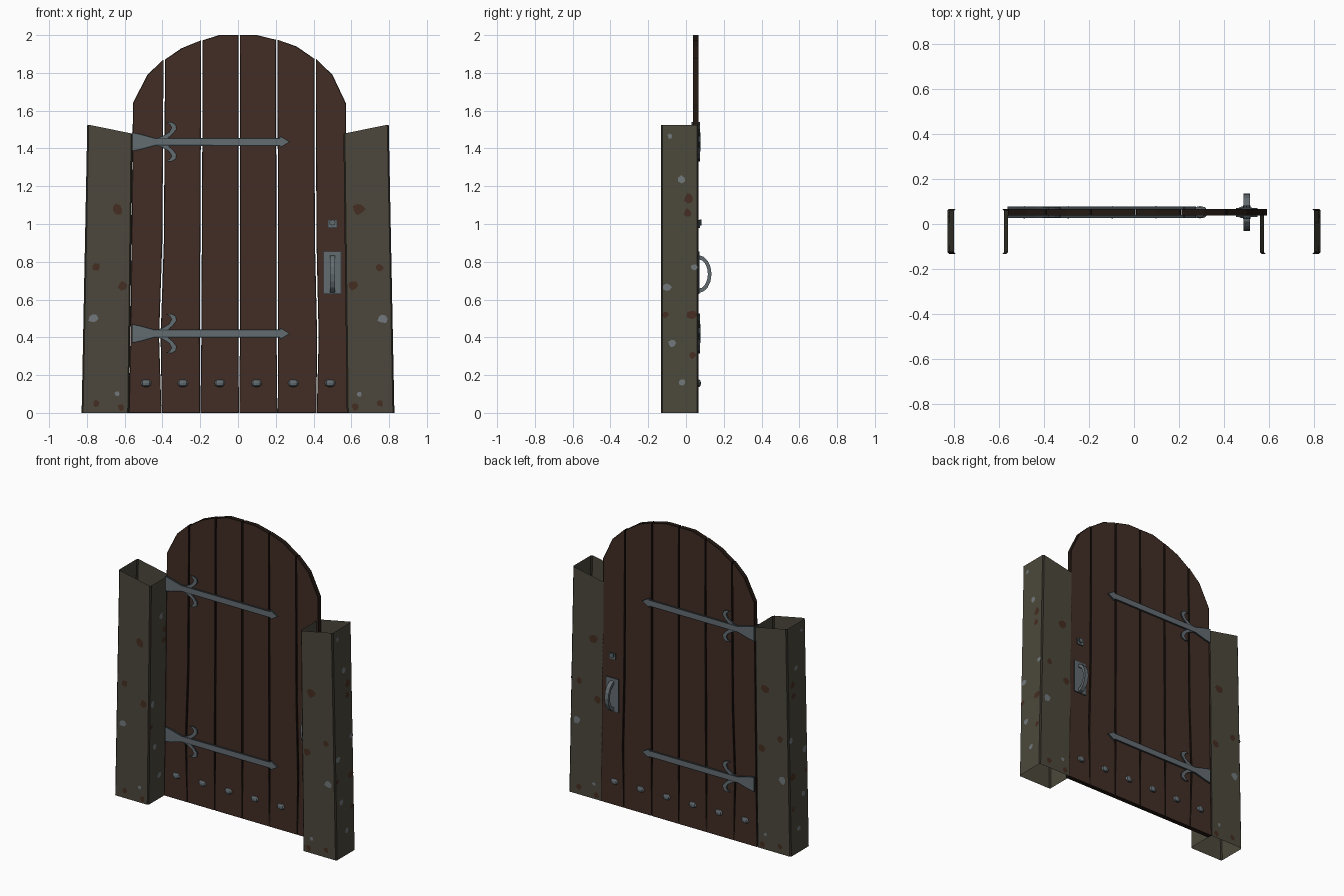
import bpy, bmesh, math, random
from mathutils import Vector

if "Cube" in bpy.data.objects:
    bpy.data.objects.remove(bpy.data.objects["Cube"])

random.seed(4)


def mat(name, r, g, b):
    m = bpy.data.materials.new(name)
    m.diffuse_color = (r, g, b, 1)
    m.use_nodes = True
    m.node_tree.nodes["Principled BSDF"].inputs["Base Color"].default_value = m.diffuse_color
    return m


WOOD = mat("brown wood", 0.054, 0.027, 0.018)
WOOD_DARK = mat("dark wood edge", 0.016, 0.009, 0.006)
STONE = mat("olive stone", 0.072, 0.064, 0.045)
STONE_DARK = mat("dark stone edge", 0.030, 0.025, 0.018)
IRON = mat("grey iron", 0.125, 0.150, 0.165)
IRON_DARK = mat("dark iron edge", 0.040, 0.054, 0.062)
RUST = mat("rust brown patch", 0.060, 0.026, 0.015)
PALE = mat("pale grey patch", 0.165, 0.190, 0.200)

YC = 0.052          # middle plane of the door


def finish(name, bm, mats):
    bmesh.ops.recalc_face_normals(bm, faces=bm.faces)
    me = bpy.data.meshes.new(name)
    bm.to_mesh(me)
    bm.free()
    for m in mats:
        me.materials.append(m)
    ob = bpy.data.objects.new(name, me)
    bpy.context.collection.objects.link(ob)
    return ob


def prism(name, pts, place, d0, d1, mats, rim=0.0):
    """Extrude outline pts from depth d0 to d1; sides and rim take the second material."""
    bm = bmesh.new()
    a = [bm.verts.new(place(u, v, d0)) for u, v in pts]
    b = [bm.verts.new(place(u, v, d1)) for u, v in pts]
    caps = [bm.faces.new(a), bm.faces.new(b)]
    n = len(pts)
    for i in range(n):
        f = bm.faces.new((a[i], a[(i + 1) % n], b[(i + 1) % n], b[i]))
        f.material_index = len(mats) - 1
    bmesh.ops.recalc_face_normals(bm, faces=bm.faces)
    if rim:
        r = bmesh.ops.inset_individual(bm, faces=caps, thickness=rim)
        for f in r["faces"]:
            f.material_index = 1
        for f in caps:
            f.material_index = 0
    return finish(name, bm, mats)


# door planks with an arched top and slightly warped seams
low = [-0.578, -0.404, -0.200, 0.006, 0.209, 0.416, 0.590]
high = [-0.560, -0.391, -0.192, 0.006, 0.206, 0.408, 0.575]
warp = [0, -0.013, 0, 0, 0, 0.009, 0]
top = [1.64, 1.87, 1.972, 2.0, 1.975, 1.875, 1.64]
crown = [(-0.48, 1.79), (-0.30, 1.93), (-0.10, 2.0), (0.10, 2.0), (0.31, 1.94), (0.50, 1.79)]


def seam(i, z):
    t = min(z / 1.64, 1)
    bump = max(0, 1 - abs(z - 0.4) / 0.4)
    return low[i] * (1 - t) + high[i] * t + warp[i] * bump


for i in range(6):
    levels = [0, 0.4, 0.9, 1.45]
    gap = lambda z: 0.001 if z == 0 else 0.004
    right = [(seam(i + 1, z) - gap(z), z) for z in levels + [top[i + 1]]]
    left = [(seam(i, z) + gap(z), z) for z in levels + [top[i]]]
    prism(f"plank_{i + 1}", right + [crown[i]] + left[::-1],
          lambda u, v, d: (u, d, v), 0.037, 0.067, (WOOD, WOOD_DARK), 0.006)


# ironwork, repeated on both faces of the door
strap = [(-0.562, -0.050), (-0.52, -0.043), (-0.44, -0.021), (0.22, -0.021), (0.225, -0.031),
         (0.275, 0), (0.225, 0.031), (0.22, 0.021), (-0.44, 0.021), (-0.52, 0.043), (-0.562, 0.050)]
horn = [(-0.435, 0.018), (-0.40, 0.030), (-0.365, 0.052), (-0.352, 0.075), (-0.362, 0.092),
        (-0.382, 0.102), (-0.352, 0.105), (-0.328, 0.092), (-0.325, 0.066), (-0.345, 0.040),
        (-0.372, 0.018)]
arc = [math.pi * k / 8 for k in range(9)]
bow = [(0.014 + 0.069 * math.sin(a), 0.735 - 0.100 * math.cos(a)) for a in arc]
bow += [(0.014 + 0.050 * math.sin(a), 0.735 - 0.078 * math.cos(a)) for a in arc[::-1]]


def rect(x0, x1, z0, z1):
    return [(x0, z0), (x1, z0), (x1, z1), (x0, z1)]


for s, side in ((-1, "front"), (1, "back")):
    out = lambda u, v, d: (u, YC + s * d, v)
    for zc, lvl in ((1.435, "upper"), (0.42, "lower")):
        prism(f"{lvl}_hinge_strap_{side}", [(x, zc + z) for x, z in strap],
              out, 0.012, 0.025, (IRON, IRON_DARK), 0.006)
        for k in (1, -1):
            prism(f"{lvl}_hinge_horn_{side}", [(x, zc + k * z) for x, z in horn],
                  out, 0.012, 0.023, (IRON, IRON_DARK), 0.004)
    # handle plate, bow handle and latch
    prism(f"handle_plate_{side}", rect(0.452, 0.548, 0.63, 0.855),
          out, 0.012, 0.020, (IRON, IRON_DARK), 0.006)
    prism(f"handle_bow_{side}", bow,
          lambda u, v, d: (d, YC + s * u, v), 0.486, 0.514, (IRON,))
    prism(f"latch_plate_{side}", rect(0.476, 0.524, 0.98, 1.022),
          out, 0.012, 0.021, (IRON, IRON_DARK), 0.005)
    prism(f"latch_knob_{side}", [(0.5 + 0.016 * math.cos(a * math.pi / 4),
                                  1.008 + 0.016 * math.sin(a * math.pi / 4)) for a in range(8)],
          out, 0.02, 0.030, (IRON, IRON_DARK))
    # row of domed studs
    for i in range(6):
        bm = bmesh.new()
        bmesh.ops.create_uvsphere(bm, u_segments=8, v_segments=6, radius=1)
        for v in bm.verts:
            x, y, z = v.co
            v.co = (-0.487 + 0.195 * i + x * 0.028, YC + s * 0.015 + y * 0.012, 0.157 + z * 0.021)
        for f in bm.faces:
            if f.calc_center_median().z < 0.147:
                f.material_index = 1
        finish(f"stud_{side}_{i + 1}", bm, (IRON, IRON_DARK))


# gate posts: open hollow tubes, tapered, slanted at the top
Y0, Y1, C = -0.133, 0.067, 0.008


def outer_x(z):
    return 0.828 - 0.030 * z / 1.525


def inner_x(z):
    return 0.576 - 0.018 * z / 1.48


def post_ring(bm, s, t):
    zo, zi = 1.525 * t, 1.48 * t
    xo, xi = outer_x(zo), inner_x(zi)
    pts = [(xi + C, Y0, zi), (xo - C, Y0, zo), (xo, Y0 + C, zo), (xo, Y1 - C, zo),
           (xo - C, Y1, zo), (xi + C, Y1, zi), (xi, Y1 - C, zi), (xi, Y0 + C, zi)]
    return [bm.verts.new((s * x, y, z)) for x, y, z in pts]


def blob(name, centre, u, v, r, m, nrm):
    """Thin irregular stain lying on a post face."""
    bm = bmesh.new()
    n = 7
    ring = []
    for k in range(n):
        a = 2 * math.pi * k / n
        q = r * random.uniform(0.7, 1.15)
        ring.append(bm.verts.new(centre + u * q * math.cos(a) + v * q * math.sin(a) + nrm * 0.0015))
    f = bm.faces.new(ring)
    f.normal_update()
    if f.normal.dot(nrm) < 0:
        f.normal_flip()
    me = bpy.data.meshes.new(name)
    bm.to_mesh(me)
    bm.free()
    me.materials.append(m)
    bpy.context.collection.objects.link(bpy.data.objects.new(name, me))


# stains: (position across face, height, radius, is_pale)
face_stains = [(0.64, 1.08, 0.033, 0), (0.75, 0.77, 0.022, 0), (0.61, 0.675, 0.026, 0),
               (0.765, 0.50, 0.028, 1), (0.75, 0.05, 0.020, 0), (0.62, 0.03, 0.020, 0),
               (0.64, 0.10, 0.014, 1)]
side_stains = [(-0.085, 1.465, 0.014, 1), (-0.02, 1.235, 0.021, 1), (0.015, 1.135, 0.027, 0),
               (0.01, 1.06, 0.022, 0), (0.045, 0.77, 0.020, 1), (-0.10, 0.665, 0.023, 1),
               (-0.11, 0.52, 0.018, 0), (0.03, 0.52, 0.027, 0), (-0.075, 0.37, 0.021, 1),
               (0.035, 0.305, 0.018, 0), (-0.02, 0.16, 0.020, 1)]
X, Y, Z = Vector((1, 0, 0)), Vector((0, 1, 0)), Vector((0, 0, 1))

for s, side in ((-1, "left"), (1, "right")):
    bm = bmesh.new()
    a, b = post_ring(bm, s, 0), post_ring(bm, s, 1)
    for i in range(8):
        j = (i + 1) % 8
        f = bm.faces.new((a[i], a[j], b[j], b[i]))
        f.material_index = i % 2
    finish(f"{side}_post", bm, (STONE, STONE_DARK))
    for x, z, r, pale in face_stains:
        m = PALE if pale else RUST
        blob(f"{side}_post_stain", Vector((s * x, Y0, z)), X, Z, r, m, -Y)
        blob(f"{side}_post_stain", Vector((s * x, Y1, z)), X, Z, r, m, Y)
    for y, z, r, pale in side_stains:
        m = PALE if pale else RUST
        slope = Vector((-s * 0.0197, 0, 1))
        blob(f"{side}_post_stain", Vector((s * outer_x(z), y, z)), Y, slope, r, m, X * s)
        if z < 1.4 and y < 0.02:
            slope = Vector((-s * 0.0122, 0, 1))
            blob(f"{side}_post_stain", Vector((s * inner_x(z), y, z)), Y, slope, r, m, -X * s)
